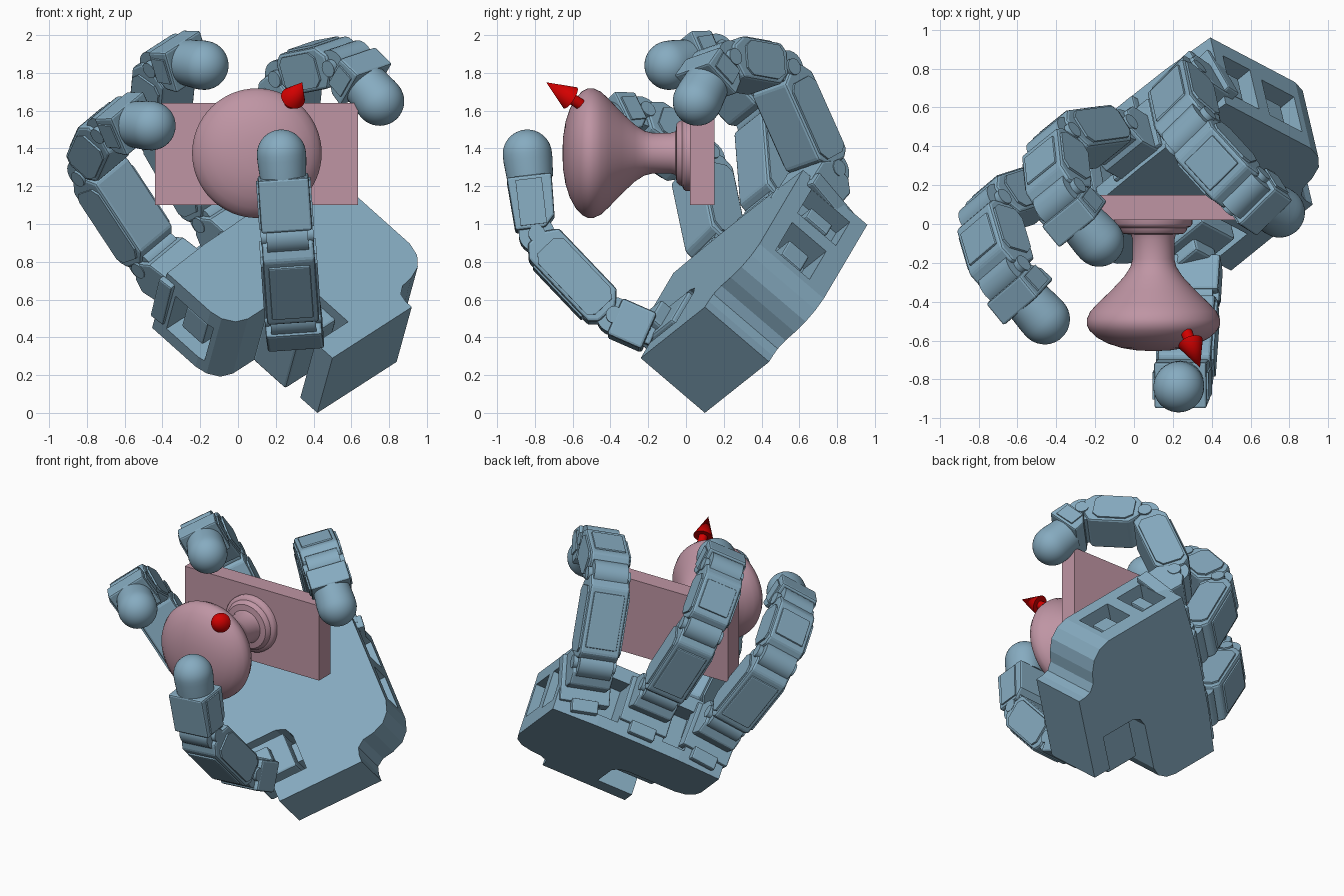
import bpy, bmesh
from math import cos, sin, pi, radians, acos
from mathutils import Vector, Matrix

if "Cube" in bpy.data.objects:
    bpy.data.objects.remove(bpy.data.objects["Cube"])

V = Vector


def material(name, rgb):
    m = bpy.data.materials.new(name)
    m.diffuse_color = (*rgb, 1)
    m.use_nodes = True
    m.node_tree.nodes["Principled BSDF"].inputs["Base Color"].default_value = m.diffuse_color
    return m


BLUE = material("steel_blue", (0.24, 0.41, 0.53))
PINK = material("dusty_pink", (0.52, 0.30, 0.37))
RED = material("red", (0.65, 0.0, 0.0))


def finish(bm, name, mat, bevel=0.0, smooth=False):
    bmesh.ops.recalc_face_normals(bm, faces=bm.faces)
    me = bpy.data.meshes.new(name)
    bm.to_mesh(me)
    bm.free()
    ob = bpy.data.objects.new(name, me)
    bpy.context.collection.objects.link(ob)
    me.materials.append(mat)
    bpy.context.view_layer.objects.active = ob
    for o in bpy.context.selected_objects:
        o.select_set(False)
    ob.select_set(True)
    if bevel:
        b = ob.modifiers.new("bevel", 'BEVEL')
        b.width, b.segments, b.limit_method = bevel, 2, 'ANGLE'
        b.angle_limit = radians(40)
    if smooth:
        bpy.ops.object.shade_smooth_by_angle(angle=radians(35))
    return ob


def prism(name, prof, lo, hi, o, ext, u, v, mat=BLUE, bevel=0.0):
    """Profile in the (u, v) plane, extruded from lo to hi along ext."""
    bm = bmesh.new()
    a, b = [[bm.verts.new(o + u * p + v * q + ext * h) for p, q in prof] for h in (lo, hi)]
    n = len(prof)
    bm.faces.new(a)
    bm.faces.new(b)
    for i in range(n):
        j = (i + 1) % n
        bm.faces.new((a[i], a[j], b[j], b[i]))
    return finish(bm, name, mat, bevel)


def block(name, ur, vr, er, o, u, v, ext, mat=BLUE, bevel=0.0):
    prof = [(ur[0], vr[0]), (ur[1], vr[0]), (ur[1], vr[1]), (ur[0], vr[1])]
    return prism(name, prof, er[0], er[1], o, ext, u, v, mat, bevel)


def lathe(name, prof, o, axis, mat, seg=48):
    """Profile of (distance along axis, radius), closed at both ends."""
    bm = bmesh.new()
    u = axis.orthogonal().normalized()
    w = axis.cross(u)
    rings = []
    for h, r in prof:
        if r < 1e-4:
            rings.append([bm.verts.new(o + axis * h)])
        else:
            rings.append([bm.verts.new(o + axis * h + (u * cos(2 * pi * i / seg) + w * sin(2 * pi * i / seg)) * r)
                          for i in range(seg)])
    for a, b in zip(rings, rings[1:]):
        for i in range(seg):
            j = (i + 1) % seg
            f = [a[i % len(a)], a[j % len(a)], b[j % len(b)], b[i % len(b)]]
            bm.faces.new(list(dict.fromkeys(f)))
    return finish(bm, name, mat, 0, True)


# Drawer front and turned knob
block("drawer_panel", (-0.44, 0.635), (0.02, 0.15), (1.10, 1.64), V(), V((1, 0, 0)), V((0, 1, 0)), V((0, 0, 1)), PINK)
lathe("knob", [(-0.04, 0), (-0.04, 0.20), (0.0, 0.20), (0.012, 0.192), (0.02, 0.175), (0.035, 0.17), (0.05, 0.155),
               (0.055, 0.115), (0.08, 0.108), (0.18, 0.108), (0.22, 0.118), (0.27, 0.15), (0.34, 0.215),
               (0.41, 0.288), (0.45, 0.325), (0.49, 0.343), (0.52, 0.343), (0.55, 0.328), (0.585, 0.29),
               (0.615, 0.235), (0.638, 0.165), (0.65, 0.09), (0.655, 0)],
      V((0.1, 0, 1.375)), V((0, -1, 0)), PINK, 64)

# Direction arrow
tip = V((0.34, -0.74, 1.75))
back = V((0.26, -0.53, 1.615))
L = (tip - back).length
lathe("arrow", [(0, 0), (0, 0.03), (L - 0.16, 0.03), (L - 0.16, 0.066), (L, 0)], back, (tip - back).normalized(), RED, 24)

# Hand frame: W across the palm, N out of the palm, F towards the fingers
A = V((0.42, 0.10, 0.0))
W = V((0.695, 0.563, 0.447)).normalized()
N = V((0.176, -0.749, 0.639)).normalized()
F = V((-0.694, 0.366, 0.62)).normalized()

# Palm body with thumb notch and curved shoulder
outline = [(0, 0), (.604, 0), (.606, .05), (.62, .1), (.67, .135), (.75, .148), (.83, .18), (.885, .24), (.91, .32),
           (.91, .95), (.6, .975), (.302, .98), (0, .975), (-.31, .95), (-.31, .62), (-.295, .55), (-.25, .49),
           (-.18, .465), (.16, .465), (.22, .44), (.25, .38), (.25, .13), (0, .13)]
palm = prism("palm", outline, 0, 0.454, A, N, W, F)

# Side and top pockets: ranges along W, F, N
pockets = [((.70, 1.0), (.36, .60), (.12, .36)), ((.78, 1.0), (.68, .88), (.09, .36)),
           ((-.5, -.14), (.58, .86), (.08, .35)),
           ((-.02, .14), (.80, 1.2), (.08, .36)), ((.47, .62), (.80, 1.2), (.08, .36))]
for ur, fr, nr in pockets:
    cutter = block("pocket_cutter", ur, fr, nr, A, W, F, N)
    cutter.hide_render = True
    m = palm.modifiers.new("pocket", 'BOOLEAN')
    m.operation, m.object, m.solver = 'DIFFERENCE', cutter, 'EXACT'
    bpy.context.view_layer.objects.active = palm
    bpy.ops.object.modifier_apply(modifier=m.name)
    bpy.data.objects.remove(cutter)
# Motor housings showing in the pockets
block("side_motor", (.66, .86), (.42, .54), (.17, .31), A, W, F, N, bevel=.01)
block("edge_motor", (-.27, -.1), (.64, .80), (.13, .30), A, W, F, N, bevel=.01)
block("upper_motor", (.74, .87), (.74, .82), (.15, .30), A, W, F, N, bevel=.01)


def link(name, p, q, lat, wid=0.29):
    """One finger bone between two joints: body, side cheeks, back plate, knuckle."""
    z = (q - p).normalized()
    d = lat.cross(z)
    n = (q - p).length
    h = wid / 2
    body = [(.07, -.125), (n - .07, -.125), (n - .005, -.07), (n - .005, .02), (n - .06, .105), (.09, .105), (.03, .04),
            (.03, -.08)]
    prism(name + "_body", body, -h + .012, h - .012, p, lat, z, d, bevel=.015)
    cheek = [(.1, -.105), (n - .12, -.105), (n - .08, -.07), (n - .08, .05), (n - .12, .085), (.12, .085), (.07, .05),
             (.07, -.07)]
    for s in (-1, 1):
        prism(name + "_cheek", cheek, s * (h - .02), s * h, p, lat, z, d)
    block(name + "_back_plate", (.11, n - .11), (-h + .04, h - .04), (-.137, -.11), p, z, lat, d, bevel=.008)
    knuckle(name, p, lat, h)


def knuckle(name, p, lat, h):
    lathe(name + "_knuckle", [(-h + .03, 0), (-h + .03, .095), (h - .03, .095), (h - .03, 0)], p, lat, BLUE, 24)
    lathe(name + "_pin", [(-h, 0), (-h, .045), (h, .045), (h, 0)], p, lat, BLUE, 16)


def fingertip(name, p, q, lat):
    z = (q - p).normalized()
    d = lat.cross(z)
    n = (q - p).length
    e = n - .12
    body = [(.03, -.11), (e, -.125), (e, .115), (.09, .105), (.03, .05)]
    prism(name + "_end_body", body, -.135, .135, p, lat, z, d, bevel=.012)
    block(name + "_end_plate", (.05, e - .02), (-.145, .145), (-.08, .06), p, z, lat, d)
    dome = [(.13 * sin(t * pi / 24), .13 * cos(t * pi / 24)) for t in range(12)]
    lathe(name + "_tip", [(-.13, 0), (-.13, .122), (-.03, .13)] + dome + [(.13, 0)], q, z, BLUE, 40)
    knuckle(name + "_end", p, lat, .14)


def finger(name, w, splay, theta, T):
    """Long finger: base on the palm, then two-link solve to reach the tip."""
    f = (F * cos(splay) + W * sin(splay)).normalized()
    base = A + W * (.302 + w) + N * .325 + F * (.97 - abs(w) * .035)
    j1 = base + f * .18
    r = T - j1
    n = (r - f * r.dot(f)).normalized()
    l1 = f * cos(theta) + n * sin(theta)
    j2 = j1 + l1 * .59
    r = T - j2
    D = min(r.length, .71)
    d = r.normalized()
    e = (l1 - d * l1.dot(d)).normalized()
    c = (.42 ** 2 + D * D - .292 ** 2) / (2 * .42 * D)
    a = acos(max(-1, min(1, c)))
    j3 = j2 + (d * cos(a) + e * sin(a)) * .42
    lat = f.cross(n).normalized()
    # Mount on the palm and swivel block
    block(name + "_mount", (-.17, .17), (-.22, .10), (-.06, .03), base, lat, n, f, bevel=.01)
    block(name + "_mount_foot", (-.09, .09), (-.29, -.2), (-.06, .05), base, lat, n, f, bevel=.01)
    swivel = [(-.02, -.12), (.13, -.14), (.19, -.08), (.19, .05), (.12, .105), (-.02, .105)]
    prism(name + "_swivel", swivel, -.14, .14, base, lat, f, n, bevel=.012)
    link(name + "_lower", j1, j2, lat)
    link(name + "_middle", j2, j3, lat)
    fingertip(name, j3, T, lat)


finger("first_finger", -.472, -radians(5), radians(34), V((-.46, -.49, 1.52)))
finger("second_finger", 0, 0, radians(31), V((-.18, -.09, 1.84)))
finger("third_finger", .472, radians(5), radians(68), V((.75, .06, 1.65)))

# Thumb and its bracket in the palm notch
j1, j2, j3, T = V((.30, -.22, .44)), V((.29, -.38, .51)), V((.26, -.79, .94)), V((.23, -.84, 1.37))
lat = (j3 - j2).cross(T - j3).normalized()
link("thumb_lower", j2, j3, lat, .30)
fingertip("thumb", j3, T, lat)
z = (j2 - j1).normalized()
d = lat.cross(z).normalized()
block("thumb_swivel", (-.03, .17), (-.15, .15), (-.11, .10), j1, z, lat, d, bevel=.015)
block("thumb_swivel_collar", (-.06, .0), (-.09, .09), (-.07, .08), j1, z, lat, d, bevel=.01)
block("thumb_bracket", (-.10, .20), (.17, .42), (.10, .47), A, W, F, N, bevel=.015)
block("thumb_bracket_arm", (-.13, .08), (.20, .36), (.44, .54), A, W, F, N, bevel=.015)
block("thumb_axle", (.1, .3), (.23, .36), (.18, .36), A, W, F, N)
